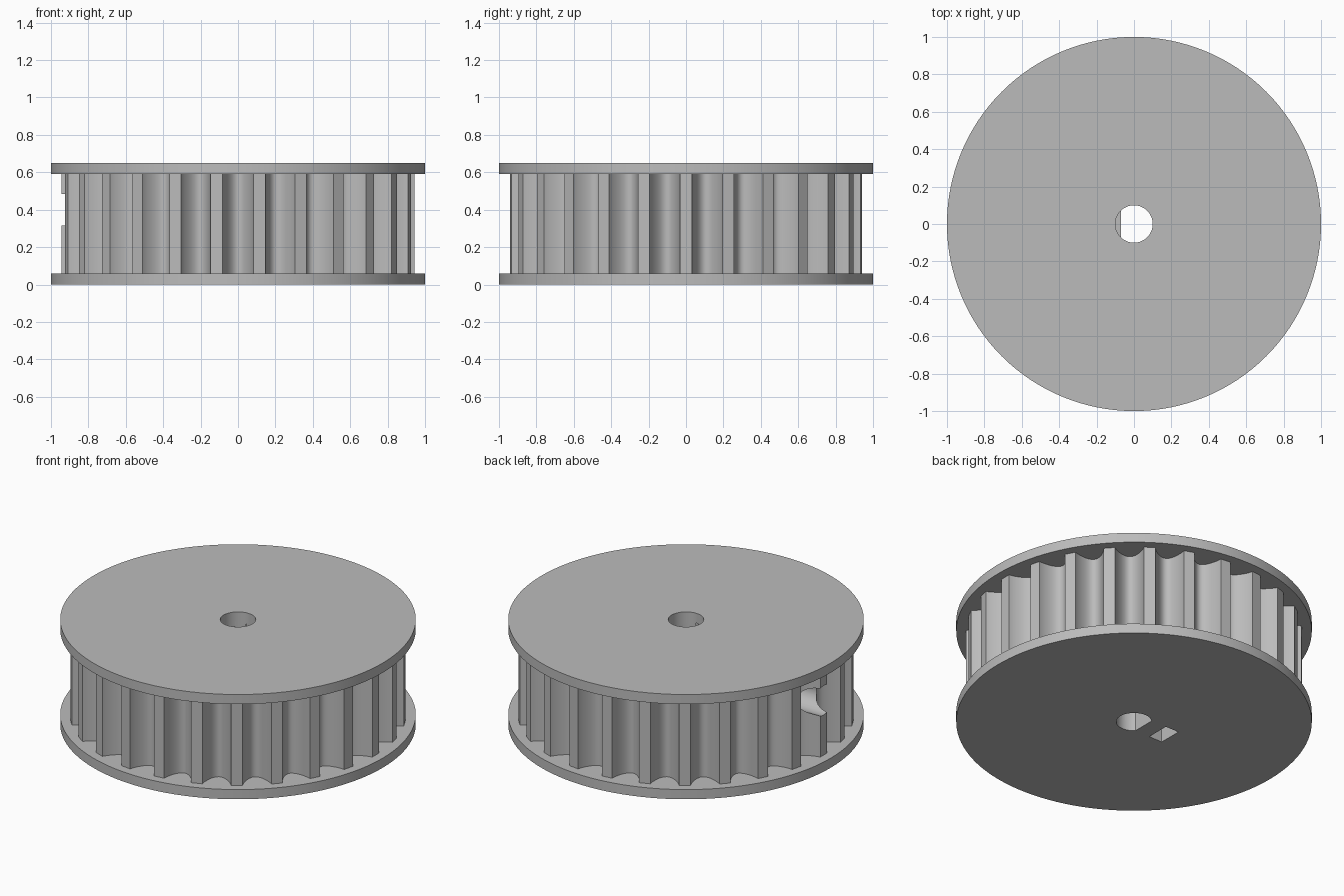
import bpy, bmesh
from math import sin, cos, pi, tau, radians

if "Cube" in bpy.data.objects:
    bpy.data.objects.remove(bpy.data.objects["Cube"])

TEETH = 26
TIP_R, GROOVE_DEPTH, GROOVE_HALF = 0.945, 0.11, 0.082
FLANGE, DRUM_TOP, HEIGHT = 0.06, 0.59, 0.65

grey = bpy.data.materials.new("plain grey")
grey.use_nodes = True
grey.diffuse_color = (0.5, 0.5, 0.5, 1)
grey.node_tree.nodes["Principled BSDF"].inputs["Base Color"].default_value = grey.diffuse_color


def prism(name, outline, z0, z1):
    """Extrude a closed xy outline from z0 to z1."""
    bm = bmesh.new()
    face = bm.faces.new([bm.verts.new((x, y, z0)) for x, y in outline])
    top = bmesh.ops.extrude_face_region(bm, geom=[face])["geom"]
    bmesh.ops.translate(bm, vec=(0, 0, z1 - z0),
                        verts=[v for v in top if isinstance(v, bmesh.types.BMVert)])
    bmesh.ops.recalc_face_normals(bm, faces=bm.faces)
    mesh = bpy.data.meshes.new(name)
    bm.to_mesh(mesh)
    bm.free()
    mesh.materials.append(grey)
    obj = bpy.data.objects.new(name, mesh)
    bpy.context.collection.objects.link(obj)
    return obj


def circle(r, n):
    return [(r * cos(tau * i / n), r * sin(tau * i / n)) for i in range(n)]


def drum_outline(steps=14):
    """Narrow round-edged teeth with U-shaped grooves between them."""
    pts = []
    half = GROOVE_HALF / TIP_R
    for tooth in range(TEETH):
        mid = (tooth + 0.5) * tau / TEETH
        for i in range(steps + 1):
            u = -cos(pi * i / steps)
            r = TIP_R - GROOVE_DEPTH * max(0, 1 - u * u) ** 0.75
            pts.append((r * cos(mid + u * half), r * sin(mid + u * half)))
    return pts


# Pulley parts
bottom_flange = prism("bottom_flange", circle(1, 128), 0, FLANGE)
drum = prism("toothed_drum", drum_outline(), FLANGE, DRUM_TOP)
top_flange = prism("top_flange", circle(1, 128), DRUM_TOP, HEIGHT)

# Cutters: round bore mouth, D-shaped bore, nut slot, set screw hole
bore = circle(0.1, 48)
round_bore = prism("round_bore_cutter", bore, 0.56, 1)
d_outline = [p for p in bore if p[0] > -0.07]
flat = [(-0.07, 0.0714), (-0.07, -0.0714)]
split = next(i for i, p in enumerate(bore) if p[0] <= -0.07)
d_bore = prism("d_bore_cutter", d_outline[:split] + flat + d_outline[split:], -0.2, 0.6)
nut_slot = prism("nut_slot_cutter",
                 [(-0.265, -0.073), (-0.173, -0.073), (-0.173, 0.073), (-0.265, 0.073)],
                 -0.2, 0.5)
screw_hole = prism("screw_hole_cutter", circle(0.091, 40), 0, 1.1)
screw_hole.rotation_euler = (0, radians(-90), 0)
screw_hole.location = (0, 0, 0.4)

cuts = {
    bottom_flange: [d_bore, nut_slot],
    drum: [d_bore, round_bore, nut_slot, screw_hole],
    top_flange: [round_bore],
}
for part, cutters in cuts.items():
    bpy.ops.object.select_all(action="DESELECT")
    part.select_set(True)
    bpy.context.view_layer.objects.active = part
    for cutter in cutters:
        mod = part.modifiers.new(cutter.name, "BOOLEAN")
        mod.operation = "DIFFERENCE"
        mod.solver = "EXACT"
        mod.object = cutter
        bpy.ops.object.modifier_apply(modifier=mod.name)
    bpy.ops.object.shade_smooth_by_angle(angle=radians(35))

for cutter in (round_bore, d_bore, nut_slot, screw_hole):
    bpy.data.objects.remove(cutter)
